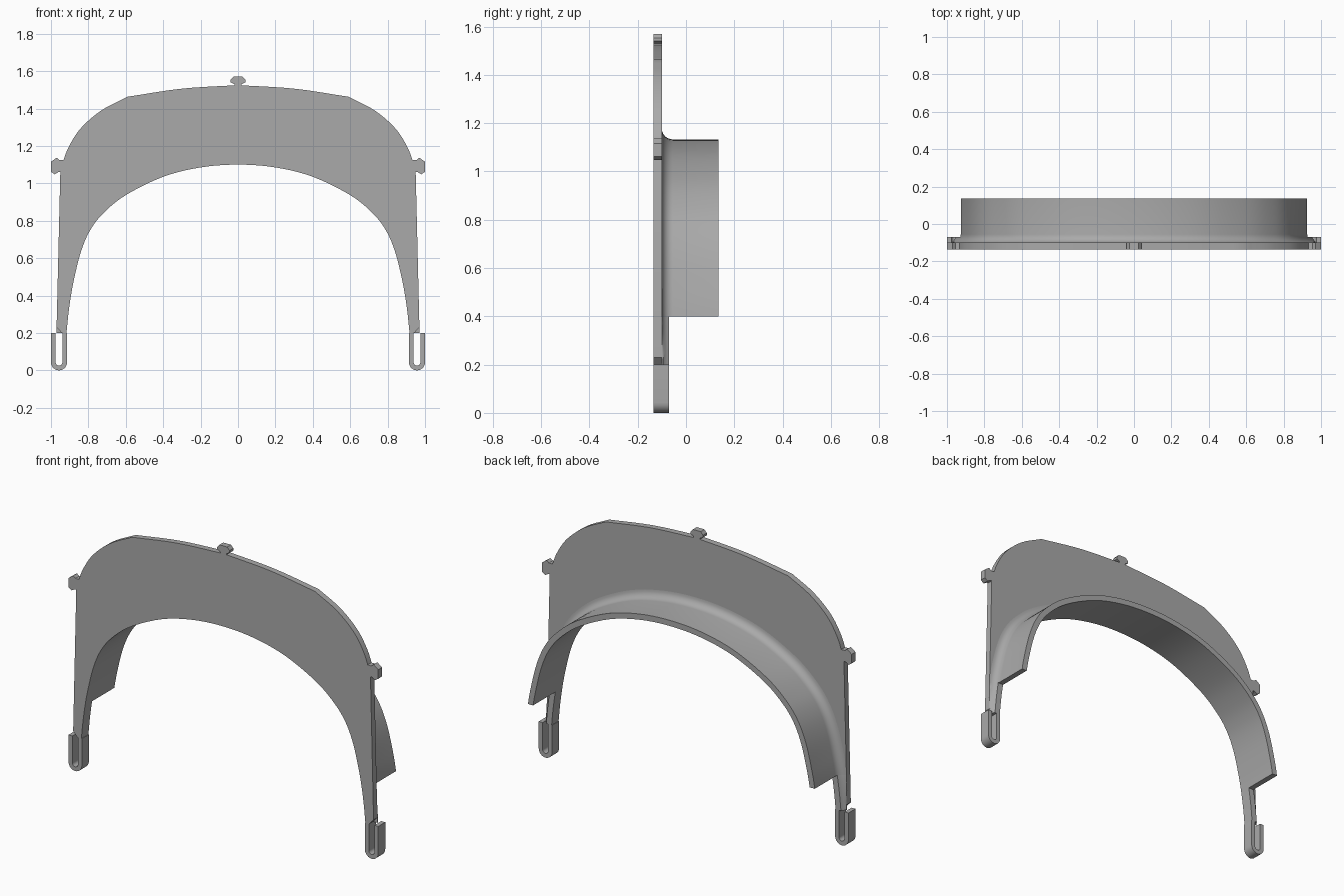
import bpy, bmesh, math
from mathutils import Vector

cube = bpy.data.objects.get("Cube")
if cube:
    bpy.data.objects.remove(cube, do_unlink=True)

grey = bpy.data.materials.new("plain grey")
grey.use_nodes = True
COLOR = (0.4, 0.4, 0.4, 1)
grey.diffuse_color = COLOR
grey.node_tree.nodes["Principled BSDF"].inputs["Base Color"].default_value = COLOR

FRONT, BACK, LEG_BACK, RIM_BACK = -0.135, -0.1, -0.07, 0.135
WALL, FILLET = 0.033, 0.045


def finish(name, bm, angle=35):
    bmesh.ops.recalc_face_normals(bm, faces=bm.faces)
    mesh = bpy.data.meshes.new(name)
    bm.to_mesh(mesh)
    bm.free()
    mesh.materials.append(grey)
    obj = bpy.data.objects.new(name, mesh)
    bpy.context.collection.objects.link(obj)
    bpy.ops.object.select_all(action='DESELECT')
    obj.select_set(True)
    bpy.context.view_layer.objects.active = obj
    bpy.ops.object.shade_smooth_by_angle(angle=math.radians(angle))
    return obj


def spline(pts, steps=5):
    """Smooth curve through the points."""
    p = [Vector(q) for q in pts]
    p = [2 * p[0] - p[1]] + p + [2 * p[-1] - p[-2]]
    out = []
    for a, b, c, d in zip(p, p[1:], p[2:], p[3:]):
        for i in range(steps):
            t = i / steps
            out.append(0.5 * (2 * b + (c - a) * t + (2 * a - 5 * b + 4 * c - d) * t * t
                              + (3 * b - a - 3 * c + d) * t ** 3))
    return out + [p[-2]]


def flip(pts):
    return [Vector((-q[0], q[1])) for q in pts]


def prism(name, outline, y0, y1):
    bm = bmesh.new()
    face = bm.faces.new([bm.verts.new((q[0], y0, q[1])) for q in outline])
    res = bmesh.ops.extrude_face_region(bm, geom=[face])
    verts = [v for v in res["geom"] if isinstance(v, bmesh.types.BMVert)]
    bmesh.ops.translate(bm, verts=verts, vec=(0, y1 - y0, 0))
    return finish(name, bm)


def edge_x(z):
    """Outer edge of the leg at a height."""
    return 0.95 + (1.06 - z) * 0.024


def sweep(name, path, back, side=1):
    """Wall with a filleted foot, swept along the inner arch."""
    section = [(0, BACK), (0, back), (WALL, back)]
    for i in range(7):
        a = math.pi / 2 * i / 6
        y = BACK + FILLET * (1 - math.sin(a))
        section.append((WALL + FILLET * (1 - math.cos(a)), min(y, back)))
    bm = bmesh.new()
    rings = []
    last = len(path) - 1
    for i, p in enumerate(path):
        t = (path[min(i + 1, last)] - path[max(i - 1, 0)]).normalized()
        n = Vector((-t.y, t.x))
        if i in (0, last) and p.y < 0.5:
            n = Vector((math.copysign(1, p.x), 0))
        ring = []
        for off, y in section:
            q = p + n * off
            if q.y < 1.06:
                lim = edge_x(q.y)
                q.x = max(-lim, min(lim, q.x))
            ring.append(bm.verts.new((side * q.x, y, q.y)))
        rings.append(ring)
    k = len(section)
    for r, s in zip(rings, rings[1:]):
        for j in range(k):
            bm.faces.new((r[j], r[(j + 1) % k], s[(j + 1) % k], s[j]))
    bm.faces.new(rings[0])
    bm.faces.new(rings[-1])
    return finish(name, bm)


# Inner arch: lower leg curve and upper arch, left to right
half = [(0.917, 0.2), (0.907, 0.3), (0.893, 0.4), (0.874, 0.5), (0.838, 0.64), (0.79, 0.75),
        (0.72, 0.84), (0.6, 0.937), (0.4, 1.035), (0.2, 1.085)]
controls = flip(half) + [Vector((0, 1.1))] + [Vector(q) for q in reversed(half)]
arch = spline(controls)
CUT = 10                      # arch samples that belong to each lower leg

# Face plate
top = spline([(0, 1.525), (0.3, 1.506), (0.59, 1.463)])
shoulder = spline([(0.59, 1.463), (0.73, 1.39), (0.84, 1.295), (0.905, 1.195), (0.937, 1.11), (0.95, 1.06)])
right = top + shoulder[1:] + [Vector((0.97, 0.23)), Vector((0.942, 0.2))]
outline = right + list(reversed(arch)) + list(reversed(flip(right)))[:-1]
prism("face_plate", outline, FRONT, BACK)

# Rim standing out behind the arch
sweep("arch_rim", arch[CUT:-CUT], RIM_BACK)

# Clip at the top
knob = [(0.02, 1.51), (0.02, 1.53), (0.04, 1.54), (0.04, 1.553), (0.025, 1.57)]
prism("top_clip", knob + list(reversed(flip(knob))), FRONT, BACK)

# Side clips, leg ribs and hooks, one per side
side_clip = [(0.93, 1.125), (0.955, 1.125), (0.97, 1.137), (1.0, 1.115),
             (1.0, 1.062), (0.98, 1.048), (0.96, 1.06), (0.94, 1.06)]
CX, CZ, R_OUT, R_IN = 0.957, 0.043, 0.043, 0.018


def arc(radius, a0, a1, n=12):
    angles = [math.radians(a0 + (a1 - a0) * i / n) for i in range(n + 1)]
    return [(CX + radius * math.cos(a), CZ + radius * math.sin(a)) for a in angles]


hook = ([(CX + R_IN, 0.2), (CX + R_OUT, 0.2)] + arc(R_OUT, 0, -180)
        + [(CX - R_OUT, 0.2), (CX - R_IN, 0.2)] + arc(R_IN, -180, 0))
for side, word in ((1, "left"), (-1, "right")):
    def place(pts):
        return [(side * x, z) for x, z in pts]
    prism(word + "_clip", place(side_clip), FRONT, BACK)
    prism(word + "_hook", place(hook), FRONT, LEG_BACK)
    sweep(word + "_leg_rib", arch[-CUT - 1:], LEG_BACK, side)
